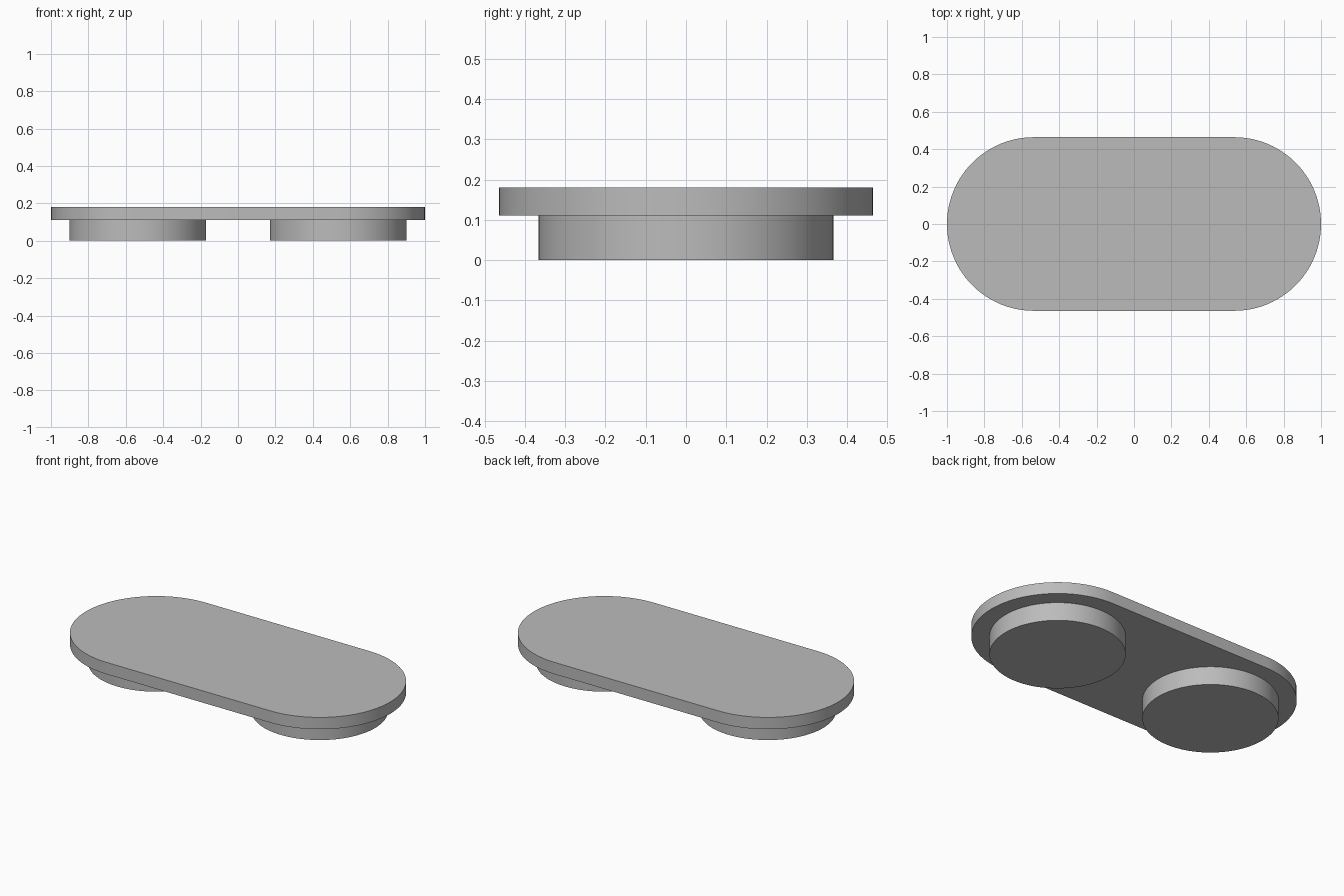
import bpy
import bmesh
from math import pi, cos, sin

cube = bpy.data.objects.get("Cube")
if cube:
    bpy.data.objects.remove(cube, do_unlink=True)

SPACING = 0.536      # distance of each round centre from the middle
PLATE_R = 0.464
PEG_R = 0.366
PEG_TOP = 0.11
PLATE_TOP = 0.18
SEGMENTS = 48        # sides per half circle

grey = bpy.data.materials.new("plain grey")
grey.use_nodes = True
colour = (0.5, 0.5, 0.5, 1)
grey.diffuse_color = colour
grey.node_tree.nodes["Principled BSDF"].inputs["Base Color"].default_value = colour


def arc(cx, radius, start):
    """Half circle of points, counter-clockwise from the start angle."""
    angles = [start + pi * i / SEGMENTS for i in range(SEGMENTS + 1)]
    return [(cx + radius * cos(a), radius * sin(a)) for a in angles]


def extruded(name, outline, bottom, top):
    """Solid made by raising a flat outline from bottom to top."""
    bm = bmesh.new()
    face = bm.faces.new([bm.verts.new((x, y, bottom)) for x, y in outline])
    raised = bmesh.ops.extrude_face_region(bm, geom=[face], use_keep_orig=True)
    for v in raised["geom"]:
        if isinstance(v, bmesh.types.BMVert):
            v.co.z = top
    bmesh.ops.recalc_face_normals(bm, faces=bm.faces)
    mesh = bpy.data.meshes.new(name)
    bm.to_mesh(mesh)
    bm.free()
    mesh.materials.append(grey)
    obj = bpy.data.objects.new(name, mesh)
    bpy.context.collection.objects.link(obj)
    bpy.ops.object.select_all(action="DESELECT")
    obj.select_set(True)
    bpy.context.view_layer.objects.active = obj
    bpy.ops.object.shade_smooth_by_angle(angle=pi / 6)
    return obj


# Long plate with round ends
extruded("top_plate",
         arc(SPACING, PLATE_R, -pi / 2) + arc(-SPACING, PLATE_R, pi / 2),
         PEG_TOP, PLATE_TOP)

# Round pegs underneath
for name, side in (("left_peg", 1), ("right_peg", -1)):
    cx = side * SPACING
    circle = arc(cx, PEG_R, 0)[:-1] + arc(cx, PEG_R, pi)[:-1]
    extruded(name, circle, 0, PEG_TOP)
